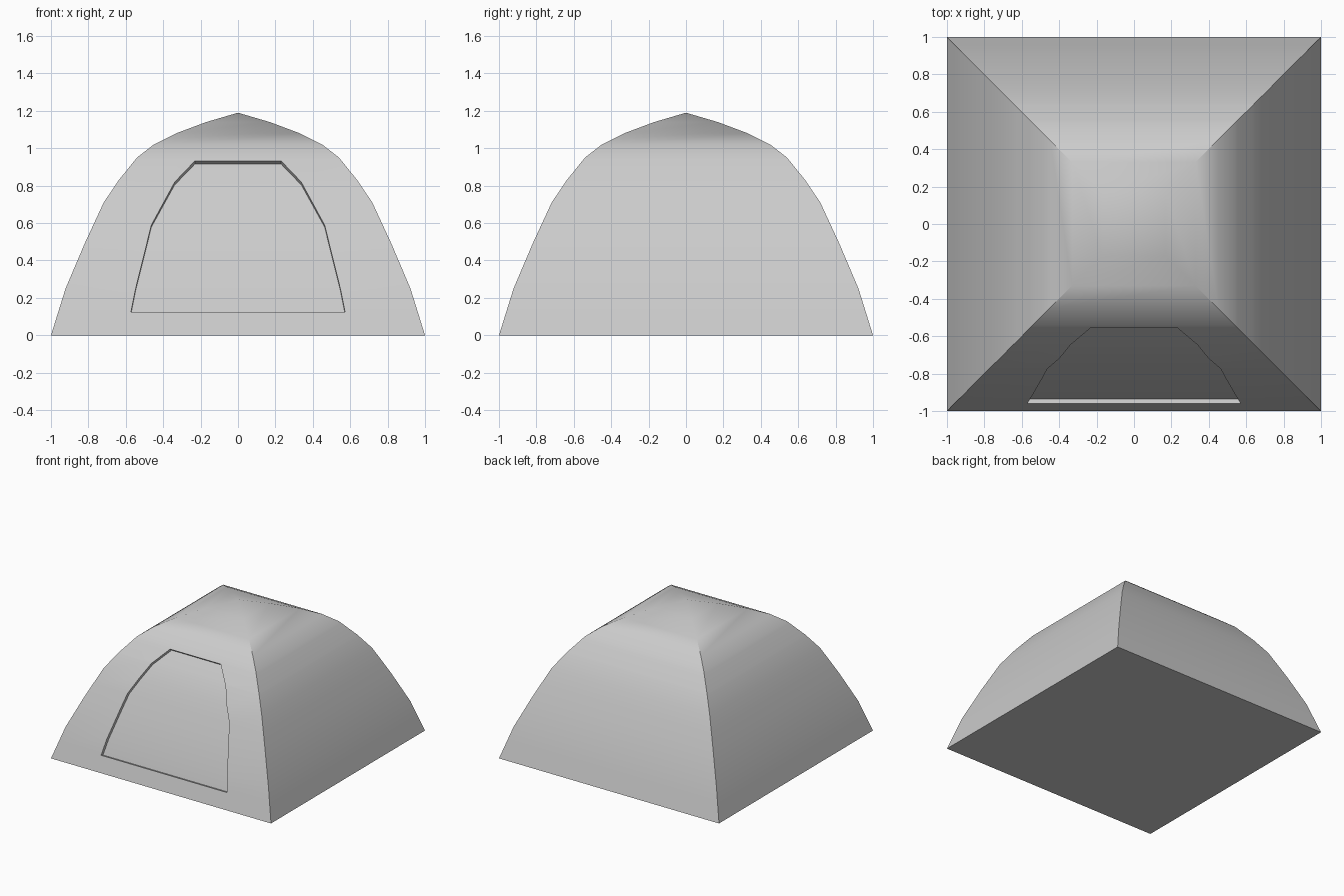
import bpy, bmesh, math
from mathutils import Vector

if "Cube" in bpy.data.objects:
    bpy.data.objects.remove(bpy.data.objects["Cube"])

# Half-width of the square section against height, and of the door opening
SHELL = [(0, 1.0), (0.25, 0.922), (0.49, 0.82), (0.71, 0.718), (0.83, 0.637),
         (0.95, 0.54), (1.02, 0.45), (1.08, 0.33), (1.14, 0.17)]
DOOR = [(0.125, 0.572), (0.25, 0.547), (0.59, 0.463), (0.82, 0.338), (0.933, 0.23)]
APEX = 1.19
DEPTH = 0.027


def width_at(profile, z):
    for (z0, w0), (z1, w1) in zip(profile, profile[1:]):
        if z0 <= z <= z1:
            return w0 + (w1 - w0) * (z - z0) / (z1 - z0)


levels = sorted({z for z, _ in SHELL + DOOR})
bm = bmesh.new()

# Corner ridges, one ring of four points per level, meeting at the apex
rings = []
for z in levels:
    w = width_at(SHELL, z)
    rings.append([bm.verts.new((sx * w, sy * w, z))
                  for sx, sy in ((-1, -1), (1, -1), (1, 1), (-1, 1))])
apex = bm.verts.new((0, 0, APEX))
bm.faces.new(rings[0][::-1])
for i in range(4):
    bm.faces.new((rings[-1][i], rings[-1][(i + 1) % 4], apex))

# Door outline points lying on the front wall
door = {}
for k, z in enumerate(levels):
    d = width_at(DOOR, z)
    if d:
        y = -width_at(SHELL, z)
        door[k] = (bm.verts.new((-d, y, z)), bm.verts.new((d, y, z)))

# Walls: front rows are split around the door
door_faces = []
for k in range(len(levels) - 1):
    a, b = rings[k], rings[k + 1]
    for i in range(1, 4):
        j = (i + 1) % 4
        bm.faces.new((a[i], a[j], b[j], b[i]))
    lo, hi = door.get(k), door.get(k + 1)
    if lo and hi:
        bm.faces.new((a[0], lo[0], hi[0], b[0]))
        bm.faces.new((lo[1], a[1], b[1], hi[1]))
        door_faces.append(bm.faces.new((lo[0], lo[1], hi[1], hi[0])))
    else:
        bm.faces.new([a[0], *(lo or ()), a[1], b[1], *(hi or ())[::-1], b[0]])

# Recess the door panel into the wall
bm.normal_update()
bmesh.ops.recalc_face_normals(bm, faces=bm.faces)
push = {}
for f in door_faces:
    for v in f.verts:
        push[v.co.copy().freeze()] = push.get(v.co.copy().freeze(), Vector()) + f.normal
new = bmesh.ops.extrude_face_region(bm, geom=door_faces)["geom"]
for v in [g for g in new if isinstance(g, bmesh.types.BMVert)]:
    v.co -= push[v.co.copy().freeze()].normalized() * DEPTH
old = [f for f in door_faces if f.is_valid]
if old:
    bmesh.ops.delete(bm, geom=old, context="FACES_ONLY")
bmesh.ops.recalc_face_normals(bm, faces=bm.faces)

mesh = bpy.data.meshes.new("tent_shell")
bm.to_mesh(mesh)
bm.free()
tent = bpy.data.objects.new("tent_shell", mesh)
bpy.context.collection.objects.link(tent)

# Smooth fabric with sharp corner ridges
bpy.context.view_layer.objects.active = tent
tent.select_set(True)
bpy.ops.object.shade_smooth_by_angle(angle=math.radians(30))
